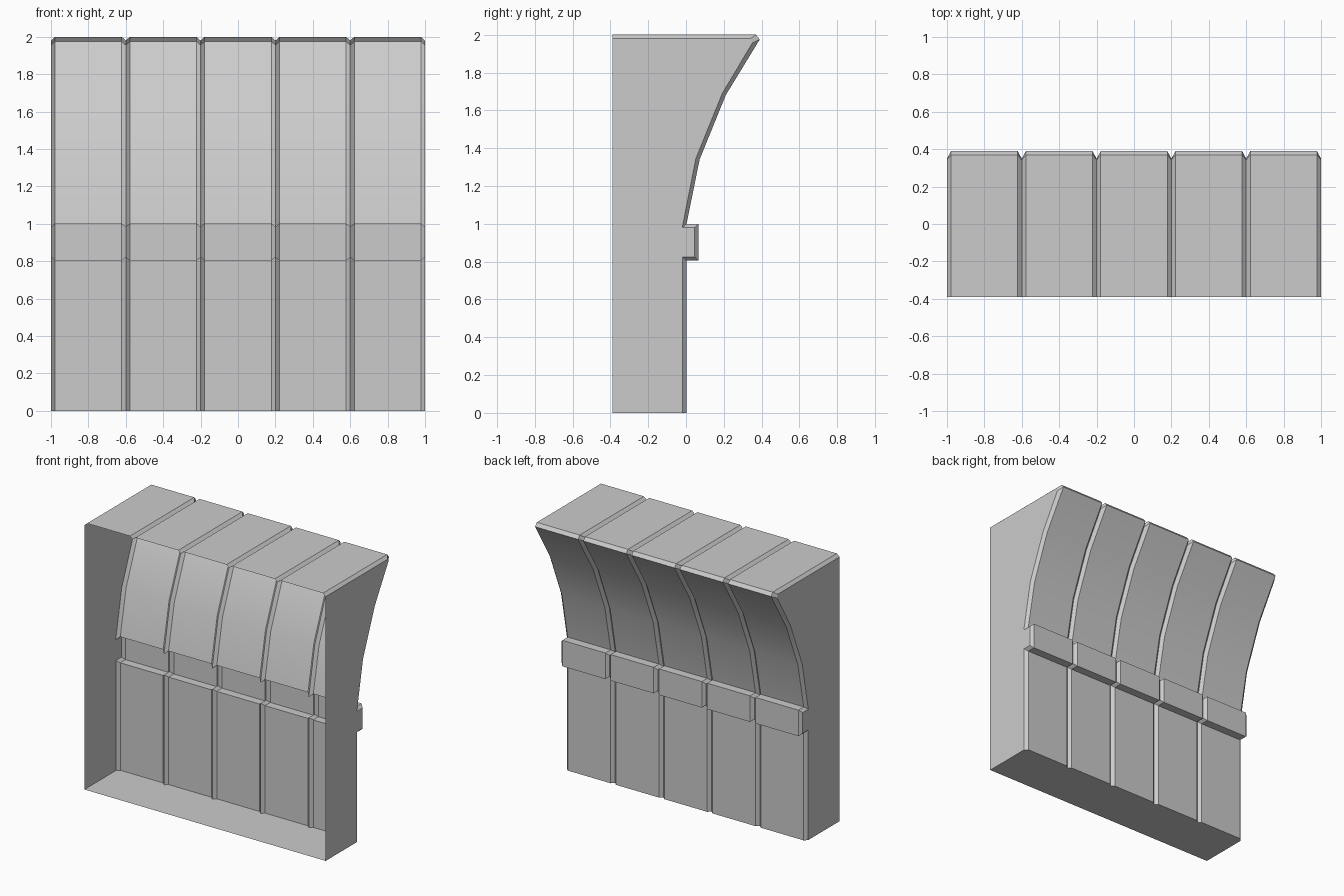
import bpy, bmesh, math

if "Cube" in bpy.data.objects:
    bpy.data.objects.remove(bpy.data.objects["Cube"])

# Side profile (y, z) of the raised panels, from top back edge round to bottom back edge
PANEL = [(-0.39, 2.0), (0.37, 2.0), (0.39, 1.975), (0.21, 1.68), (0.072, 1.34),
         (0.003, 1.0), (0.066, 1.0), (0.066, 0.805), (0.003, 0.805), (0.003, 0), (-0.39, 0)]
# Same profile sunk in, for the groove bottoms and outer ends
GROOVE = [(-0.39, 1.98), (0.342, 1.98), (0.35, 1.955), (0.192, 1.69), (0.052, 1.345),
          (-0.02, 0.98), (0.046, 0.98), (0.046, 0.825), (-0.018, 0.825), (-0.018, 0), (-0.39, 0)]
PANELS, WIDTH, BEVEL = 5, 0.4, 0.022

bm = bmesh.new()


def rib(x, profile):
    return [bm.verts.new((x, y, z)) for y, z in profile]


# Five panels with V grooves between them
ribs = [rib(-1, GROOVE)]
for i in range(PANELS):
    x = -1 + i * WIDTH
    ribs += [rib(x + BEVEL, PANEL), rib(x + WIDTH - BEVEL, PANEL), rib(x + WIDTH, GROOVE)]

for a, b in zip(ribs, ribs[1:]):
    for j in range(len(a) - 1):
        bm.faces.new((a[j], a[j + 1], b[j + 1], b[j]))

# Closed ends; the front at y = -0.39 stays open
bm.faces.new(ribs[0][::-1])
bm.faces.new(ribs[-1])

# Turn all faces outward
bm.normal_update()
top = max(bm.faces, key=lambda f: f.calc_center_median().z)
bmesh.ops.recalc_face_normals(bm, faces=bm.faces)
if top.normal.z < 0:
    bmesh.ops.reverse_faces(bm, faces=bm.faces)

mesh = bpy.data.meshes.new("grooved_wall_panel")
bm.to_mesh(mesh)
bm.free()
wall = bpy.data.objects.new("grooved_wall_panel", mesh)
bpy.context.collection.objects.link(wall)
bpy.context.view_layer.objects.active = wall
wall.select_set(True)
bpy.ops.object.shade_smooth_by_angle(angle=math.radians(25))
